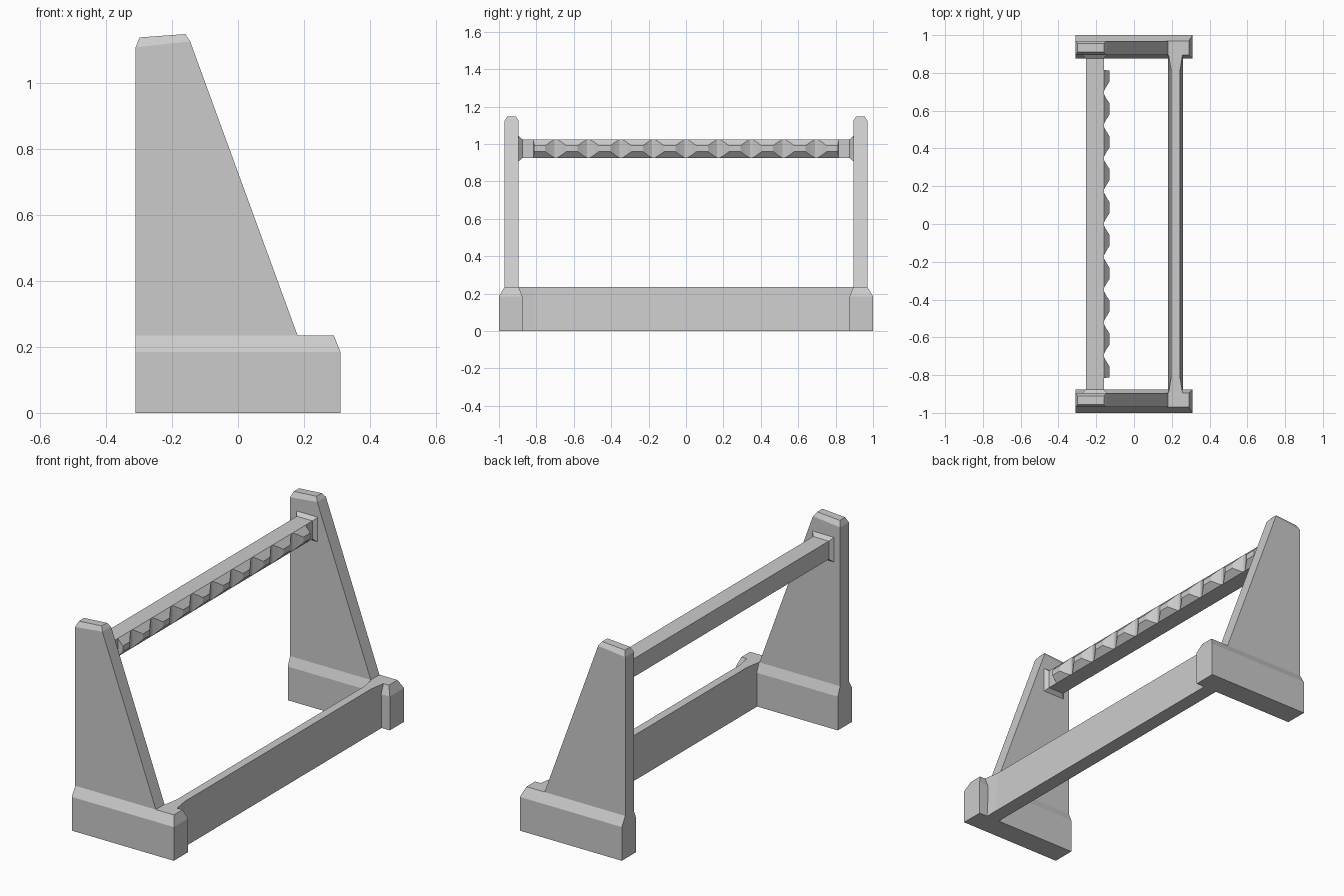
import bpy
import bmesh

cube = bpy.data.objects.get("Cube")
if cube:
    bpy.data.objects.remove(cube)

grey = bpy.data.materials.new("light_grey")
grey.use_nodes = True
COLOUR = (0.6, 0.6, 0.6, 1)
grey.diffuse_color = COLOUR
grey.node_tree.nodes["Principled BSDF"].inputs["Base Color"].default_value = COLOUR


def loft(name, sections, mirror=False):
    """Skin a closed solid through a series of cross-sections."""
    bm = bmesh.new()
    rings = [[bm.verts.new(p) for p in s] for s in sections]
    n = len(rings[0])
    for a, b in zip(rings, rings[1:]):
        for i in range(n):
            j = (i + 1) % n
            bm.faces.new((a[i], a[j], b[j], b[i]))
    bm.faces.new(rings[0])
    bm.faces.new(rings[-1])
    bmesh.ops.recalc_face_normals(bm, faces=bm.faces)
    mesh = bpy.data.meshes.new(name)
    bm.to_mesh(mesh)
    bm.free()
    mesh.materials.append(grey)
    obj = bpy.data.objects.new(name, mesh)
    bpy.context.collection.objects.link(obj)
    if mirror:
        mod = obj.modifiers.new("mirror", 'MIRROR')
        mod.use_axis = (False, True, False)
    return obj


def level(x0, x1, y0, y1, z0, z1):
    """Four-sided section whose height runs from z0 at x0 to z1 at x1."""
    return [(x0, y0, z0), (x1, y0, z1), (x1, y1, z1), (x0, y1, z0)]


# End feet: plinth with sloped shoulders, flush at the rear
loft("end_foot", [
    level(-0.31, 0.31, 0.875, 1.0, 0, 0),
    level(-0.31, 0.31, 0.875, 1.0, 0.185, 0.185),
    level(-0.31, 0.29, 0.895, 0.97, 0.235, 0.235),
], mirror=True)

# End uprights: tapering panels with a chamfered, tilted cap
loft("end_upright", [
    level(-0.31, 0.193, 0.895, 0.97, 0.2, 0.2),
    level(-0.31, -0.145, 0.895, 0.97, 1.107, 1.125),
    level(-0.298, -0.16, 0.91, 0.955, 1.137, 1.147),
], mirror=True)


# Lower rail: tapered section that flares at the top near the feet
def rail(y, top):
    return [(0.18, y, 0), (0.26, y, 0),
            (0.22 + top, y, 0.235), (0.22 - top, y, 0.235)]


loft("lower_rail", [rail(-0.9, 0.038), rail(-0.81, 0.023),
                    rail(0.81, 0.023), rail(0.9, 0.038)])


# Upper bar: ten chamfered teeth separated by shallow scallops
def bar(y, depth):
    drop = depth * 1.15
    front = -0.16 + depth
    return [(-0.255, y, 0.925), (-0.16, y, 0.925), (front, y, 0.925 + drop),
            (front, y, 1.025 - drop), (-0.16, y, 1.025), (-0.255, y, 1.025)]


TINY = 0.0002
TOOTH = [(-0.08, TINY), (-0.055, 0.014), (-0.03, 0.03),
         (0.03, 0.03), (0.055, 0.014), (0.08, TINY)]
stations = []
for i in range(10):
    centre = (i - 4.5) * 0.174
    for offset, depth in TOOTH:
        if abs(centre + offset) < 0.82:
            stations.append((centre + offset, depth))
stations = ([(-0.9, TINY), (-0.815, TINY)] + stations
            + [(0.815, TINY), (0.9, TINY)])
loft("notched_bar", [bar(y, d) for y, d in stations])


# Flared collars where the bar meets the uprights
def collar(y, g):
    return [(-0.255 - g, y, 0.925 - g), (-0.16 + g, y, 0.925 - g),
            (-0.16 + g, y, 1.025 + g), (-0.255 - g, y, 1.025 + g)]


loft("bar_collar", [collar(0.875, 0.0), collar(0.9, 0.022)], mirror=True)
